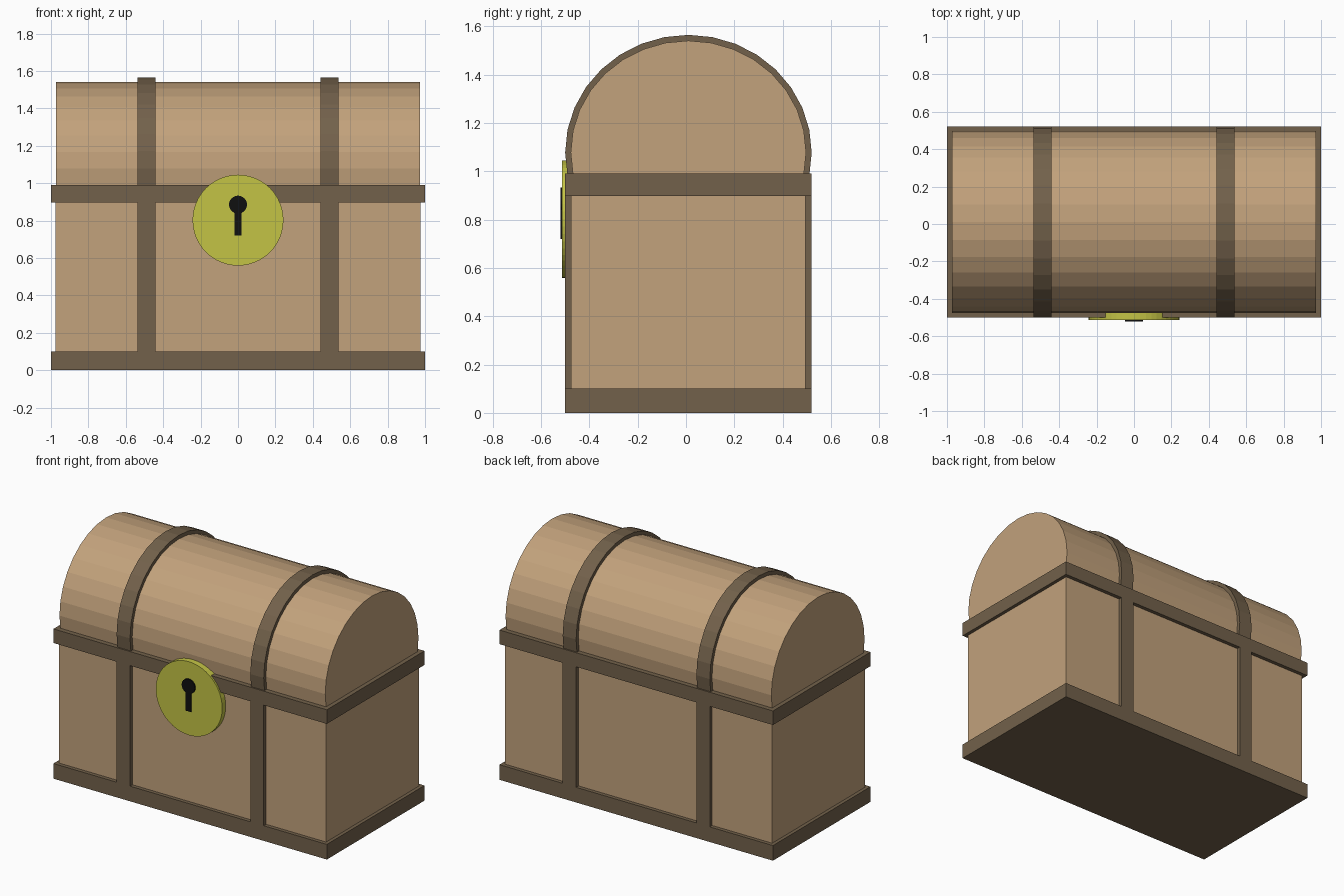
import bpy, bmesh, math

if "Cube" in bpy.data.objects:
    bpy.data.objects.remove(bpy.data.objects["Cube"])

CY = 0.01        # y centre of the chest body
LID_Z = 1.077    # height of the lid's arc centre


def material(name, rgb):
    m = bpy.data.materials.new(name)
    m.diffuse_color = (*rgb, 1)
    m.use_nodes = True
    m.node_tree.nodes["Principled BSDF"].inputs["Base Color"].default_value = m.diffuse_color
    return m


WOOD = material("wood", (0.54, 0.36, 0.20))
TRIM = material("dark_wood", (0.17, 0.12, 0.07))
BRASS = material("brass", (0.55, 0.55, 0.06))
BLACK = material("black", (0.005, 0.005, 0.005))


def finish(name, bm, mat):
    bmesh.ops.recalc_face_normals(bm, faces=bm.faces)
    me = bpy.data.meshes.new(name)
    bm.to_mesh(me)
    bm.free()
    me.materials.append(mat)
    ob = bpy.data.objects.new(name, me)
    bpy.context.collection.objects.link(ob)
    return ob


def box(name, x, y, z, mat):
    bm = bmesh.new()
    bmesh.ops.create_cube(bm, size=1)
    for v in bm.verts:
        v.co = [lo + (c + 0.5) * (hi - lo) for c, (lo, hi) in zip(v.co, (x, y, z))]
    return finish(name, bm, mat)


def prism(name, pts, axis, a, b, mat):
    """Extrude a 2D outline along x (points are y,z) or y (points are x,z)."""
    bm = bmesh.new()
    place = (lambda p: (a, *p)) if axis == "x" else (lambda p: (p[0], a, p[1]))
    face = bm.faces.new([bm.verts.new(place(p)) for p in pts])
    new = bmesh.ops.extrude_face_region(bm, geom=[face])["geom"]
    vec = (b - a, 0, 0) if axis == "x" else (0, b - a, 0)
    bmesh.ops.translate(bm, vec=vec, verts=[v for v in new if isinstance(v, bmesh.types.BMVert)])
    return finish(name, bm, mat)


def arch(ry, rz):
    """Lid outline: facets of a 32-sided ellipse, one step past half way round."""
    angles = [math.radians(11.25 * i) for i in range(-1, 18)]
    return [(CY + ry * math.cos(t), LID_Z + rz * math.sin(t)) for t in angles]


def disc(r, z, n):
    return [(r * math.cos(2 * math.pi * i / n), z + r * math.sin(2 * math.pi * i / n)) for i in range(n)]


# Chest body and barrel lid
box("body", (-0.977, 0.977), (-0.475, 0.495), (0.05, 0.95), WOOD)
prism("lid", arch(0.487, 0.463), "x", -0.972, 0.972, WOOD)

# Horizontal frames around the base and the rim
box("base_frame", (-1, 1), (-0.5, 0.52), (0, 0.1), TRIM)
box("rim_frame", (-1, 1), (-0.5, 0.52), (0.897, 0.99), TRIM)

# Vertical straps on front and back, and hoops over the lid
for side, x in (("left", -0.489), ("right", 0.489)):
    w = (x - 0.049, x + 0.049)
    box(side + "_front_strap", w, (-0.5, -0.46), (0.05, 0.95), TRIM)
    box(side + "_back_strap", w, (0.48, 0.52), (0.05, 0.95), TRIM)
    hoop = arch(0.51, 0.487) + arch(0.47, 0.447)[::-1]
    prism(side + "_lid_hoop", hoop, "x", *w, TRIM)

# Round lock plate with keyhole
prism("lock_plate", disc(0.243, 0.802, 48), "y", -0.512, -0.46, BRASS)
prism("keyhole_round", disc(0.048, 0.885, 32), "y", -0.52, -0.505, BLACK)
box("keyhole_slot", (-0.019, 0.019), (-0.52, -0.505), (0.72, 0.88), BLACK)
